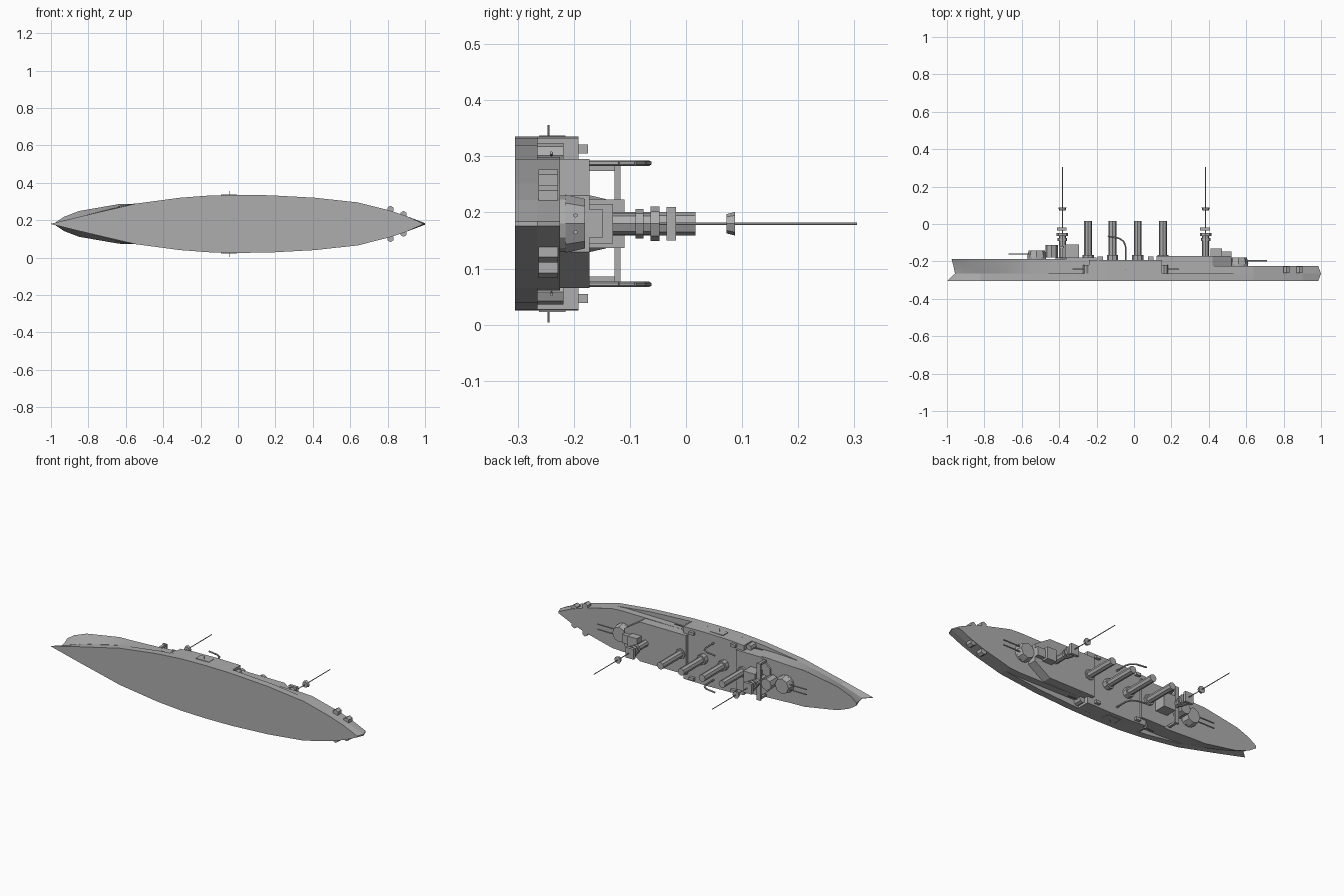
import bpy, bmesh, math
from mathutils import Vector

if "Cube" in bpy.data.objects:
    bpy.data.objects.remove(bpy.data.objects["Cube"])

CZ = 0.18  # centreline; the ship lies on its side, masts along +y
grey = bpy.data.materials.new("warship grey")
grey.diffuse_color = (0.42, 0.42, 0.42, 1)
grey.use_nodes = True
grey.node_tree.nodes["Principled BSDF"].inputs["Base Color"].default_value = grey.diffuse_color


def finish(name, bm, smooth=None):
    bmesh.ops.remove_doubles(bm, verts=bm.verts, dist=1e-5)
    bmesh.ops.recalc_face_normals(bm, faces=bm.faces)
    me = bpy.data.meshes.new(name)
    bm.to_mesh(me)
    bm.free()
    ob = bpy.data.objects.new(name, me)
    bpy.context.collection.objects.link(ob)
    me.materials.append(grey)
    if smooth:
        bpy.ops.object.select_all(action='DESELECT')
        bpy.context.view_layer.objects.active = ob
        ob.select_set(True)
        bpy.ops.object.shade_smooth_by_angle(angle=math.radians(smooth))
    return ob


def loft(name, rows, smooth=None):
    """rows: (height, [(x, half width)...]) from keel to deck, mirrored across the beam."""
    bm = bmesh.new()
    rings = []
    for h, pts in rows:
        loop = [(x, h, CZ + w) for x, w in pts] + [(x, h, CZ - w) for x, w in reversed(pts)]
        rings.append([bm.verts.new(p) for p in loop])
    n = len(rings[0])
    for a, b in zip(rings, rings[1:]):
        for i in range(n):
            j = (i + 1) % n
            bm.faces.new((a[i], a[j], b[j], b[i]))
    bm.faces.new(rings[0])
    bm.faces.new(rings[-1])
    return finish(name, bm, smooth)


def box(name, x, h, z):
    bm = bmesh.new()
    bmesh.ops.create_cube(bm, size=1)
    for v in bm.verts:
        v.co = Vector((x[0] + (v.co.x + .5) * (x[1] - x[0]),
                       h[0] + (v.co.y + .5) * (h[1] - h[0]),
                       CZ + z[0] + (v.co.z + .5) * (z[1] - z[0])))
    return finish(name, bm)


def rod(name, a, b, r, r2=None, n=8):
    """Tapered prism between two points given as (x, height, offset from centreline)."""
    a, b = (Vector((p[0], p[1], CZ + p[2])) for p in (a, b))
    bm = bmesh.new()
    bmesh.ops.create_cone(bm, cap_ends=True, segments=n, radius1=r,
                          radius2=r if r2 is None else r2, depth=(b - a).length)
    d = b - a
    q = d.to_track_quat('Z', 'Y')
    for v in bm.verts:
        v.co = q @ v.co + (a + b) / 2
    return finish(name, bm)


# Lower hull with ram bow
beam = [(-1, .001), (-.82, .045), (-.55, .108), (-.31, .14), (-.15, .152), (0, .155), (.17, .153),
        (.41, .14), (.64, .115), (.81, .072), (.9, .042)]
shelf = [(-.957, .001)] + beam[1:]
loft("lower_hull", [(-.305, beam + [(.985, .004)]), (-.265, shelf + [(1, .004)])])

# Flared forecastle, smooth at the bow
low = [(-.957, .001), (-.9, .02), (-.82, .045), (-.68, .08), (-.55, .108), (-.4, .115), (-.24, .115)]
mid = [(-.965, .001), (-.91, .03), (-.84, .058), (-.67, .092), (-.55, .108), (-.4, .115), (-.24, .115)]
top = [(-.975, .008), (-.93, .038), (-.85, .069), (-.635, .106), (-.55, .108), (-.4, .115), (-.24, .115)]
loft("forecastle", [(-.265, low), (-.225, mid), (-.188, top)], 40)

# Full width midship casemate and recessed aft hull
waist = [(-.24, .145), (-.15, .152), (0, .155), (.15, .153)]
loft("midship_casemate", [(-.265, waist), (-.192, waist)])
aft = [(.15, .115), (.57, .119), (.64, .115), (.81, .072), (.9, .042)]
loft("aft_hull", [(-.265, aft + [(1, .004)]), (-.225, aft + [(.985, .004)])])

# Raised decks
fore_deck = [(-.42, .06), (-.36, .115), (-.2, .115)]
loft("forward_deckhouse", [(-.225, fore_deck), (-.178, fore_deck)])
aft_deck = [(.12, .115), (.42, .115), (.52, .05)]
loft("aft_deckhouse", [(-.225, aft_deck), (-.172, aft_deck)])

# Main turrets with paired barrels
for name, x, h, s in (("forward", -.52, -.178, -1), ("aft", .56, -.215, 1)):
    rod(name + "_barbette", (x, h - .03, 0), (x, h, 0), .05, n=12)
    rod(name + "_turret", (x, h, 0), (x, h + .035, 0), .052, .044)
    for z in (-.015, .015):
        rod(name + "_barrel", (x + s * .03, h + .018, z), (x + s * .15, h + .018, z), .004, n=6)

# Bridge, conning towers and cross wings
box("bridge", (-.37, -.295), (-.18, -.11), (-.043, .043))
rod("conning_tower", (-.44, -.18, 0), (-.44, -.112, 0), .034)
box("bridge_wing", (-.4, -.375), (-.127, -.117), (-.108, .108))
for z in (-.1, .1):
    box("wing_support", (-.395, -.38), (-.18, -.127), (z - .006, z + .006))
box("aft_bridge", (.41, .47), (-.175, -.13), (-.035, .035))
box("aft_conning_tower", (.45, .52), (-.175, -.148), (-.025, .025))

# Masts with platforms and fighting tops
for x in (-.383, .383):
    rod("mast", (x, -.18, 0), (x, .305, 0), .0025, n=6)
    rod("mast_tower", (x, -.18, 0), (x, -.06, 0), .019)
    rod("mast_platform", (x, -.09, 0), (x, -.076, 0), .026)
    rod("mast_gallery", (x, -.063, 0), (x, -.047, 0), .031)
    box("searchlight_platform", (x - .03, x + .022), (-.035, -.018), (-.03, .03))
    rod("fighting_top", (x, .072, 0), (x, .087, 0), .017, .021)

# Four funnels
for x in (-.245, -.115, .02, .155):
    rod("funnel", (x, -.2, 0), (x, .017, 0), .021)
    rod("funnel_base", (x, -.2, 0), (x, -.165, 0), .03)

for s in (-1, 1):
    # Curved boat cranes
    path = [(-.045, -.2), (-.045, -.12), (-.055, -.093), (-.08, -.076), (-.14, -.066)]
    for (x0, h0), (x1, h1) in zip(path, path[1:]):
        rod("boat_crane", (x0, h0, s * .108), (x1, h1, s * .108), .005, n=6)
    # Recessed corner guns
    for x, d in ((-.25, -1), (.16, 1)):
        rod("corner_gun_mount", (x, -.265, s * .122), (x, -.218, s * .122), .022)
        rod("corner_gun_barrel", (x, -.24, s * .122), (x + d * .08, -.24, s * .126), .003, n=6)
        box("deck_gun_shield", (x + d * -.07 - .015, x + d * -.07 + .015), (-.192, -.2 + .025),
            (s * .133 - .008, s * .133 + .008))
    # Midship broadside gun
    box("broadside_port", (-.09, -.005), (-.262, -.215), (s * .15 - .007, s * .15 + .007))
    rod("broadside_barrel", (-.047, -.245, s * .15), (-.047, -.245, s * .176), .002, n=6)
    # Stern gun sponsons
    for x, z in ((.815, .078), (.885, .05)):
        rod("stern_sponson", (x, -.263, s * z), (x, -.228, s * z), .019, n=6)
